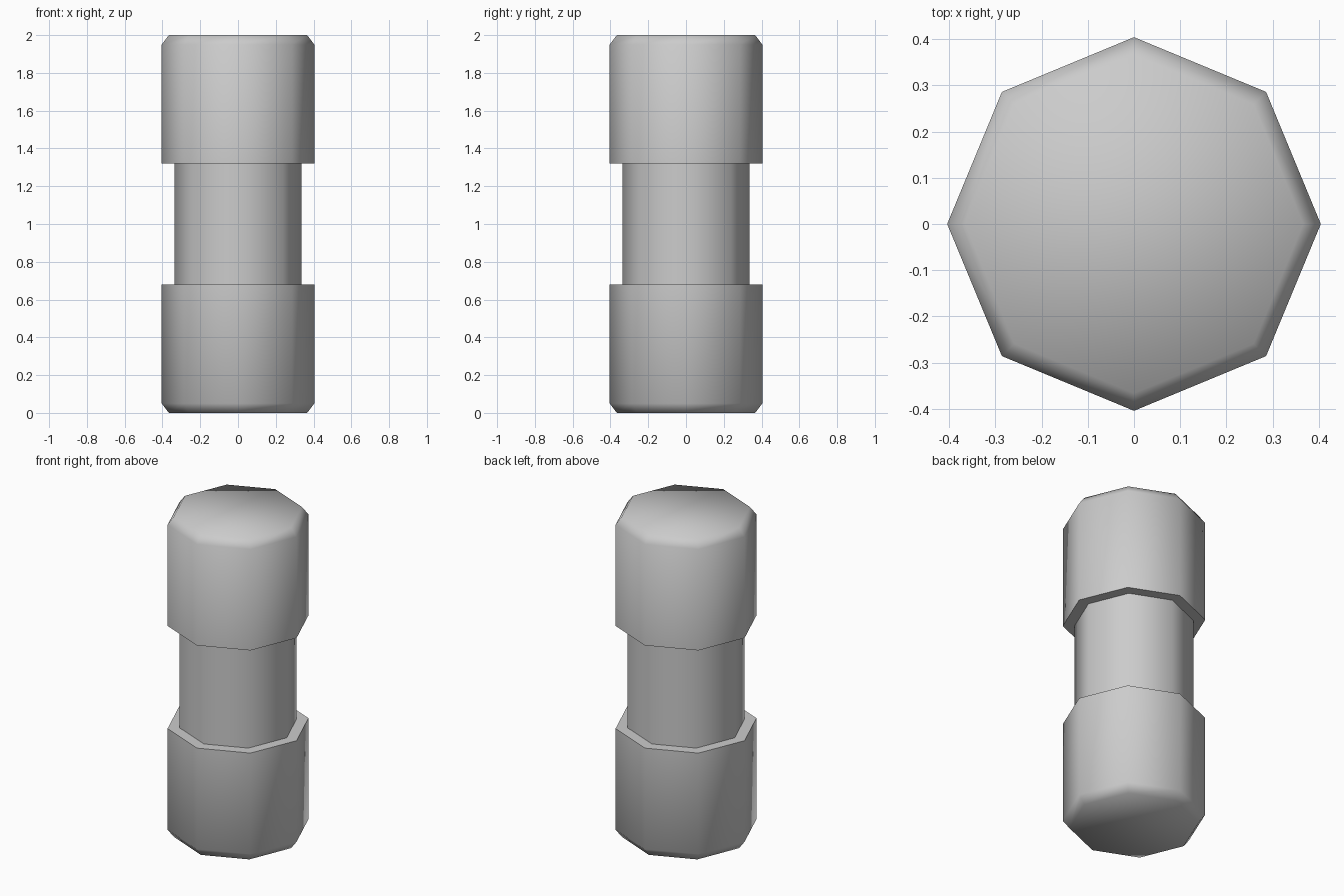
import bpy, bmesh, math

if "Cube" in bpy.data.objects:
    bpy.data.objects.remove(bpy.data.objects["Cube"])

SIDES = 8

# Half-profile (radius, z) from bottom to top: chamfered ends, narrow waist
profile = [(0.366, 0.0), (0.404, 0.05), (0.404, 0.68), (0.336, 0.68),
           (0.336, 1.32), (0.404, 1.32), (0.404, 1.95), (0.366, 2.0)]


def octagon_ring(bm, radius, z):
    return [bm.verts.new((radius * math.cos(math.tau * i / SIDES),
                          radius * math.sin(math.tau * i / SIDES), z))
            for i in range(SIDES)]


# Canister body: octagonal rings bridged up the profile, then capped
bm = bmesh.new()
rings = [octagon_ring(bm, r, z) for r, z in profile]
for low, high in zip(rings, rings[1:]):
    for i in range(SIDES):
        j = (i + 1) % SIDES
        bm.faces.new((low[i], low[j], high[j], high[i]))
bm.faces.new(rings[0][::-1])
bm.faces.new(rings[-1])

mesh = bpy.data.meshes.new("canister_body")
bm.to_mesh(mesh)
bm.free()
body = bpy.data.objects.new("canister_body", mesh)
bpy.context.collection.objects.link(body)

# Smooth sides and chamfers, crisp steps at the waist
bpy.context.view_layer.objects.active = body
body.select_set(True)
bpy.ops.object.shade_smooth_by_angle(angle=math.radians(65))
